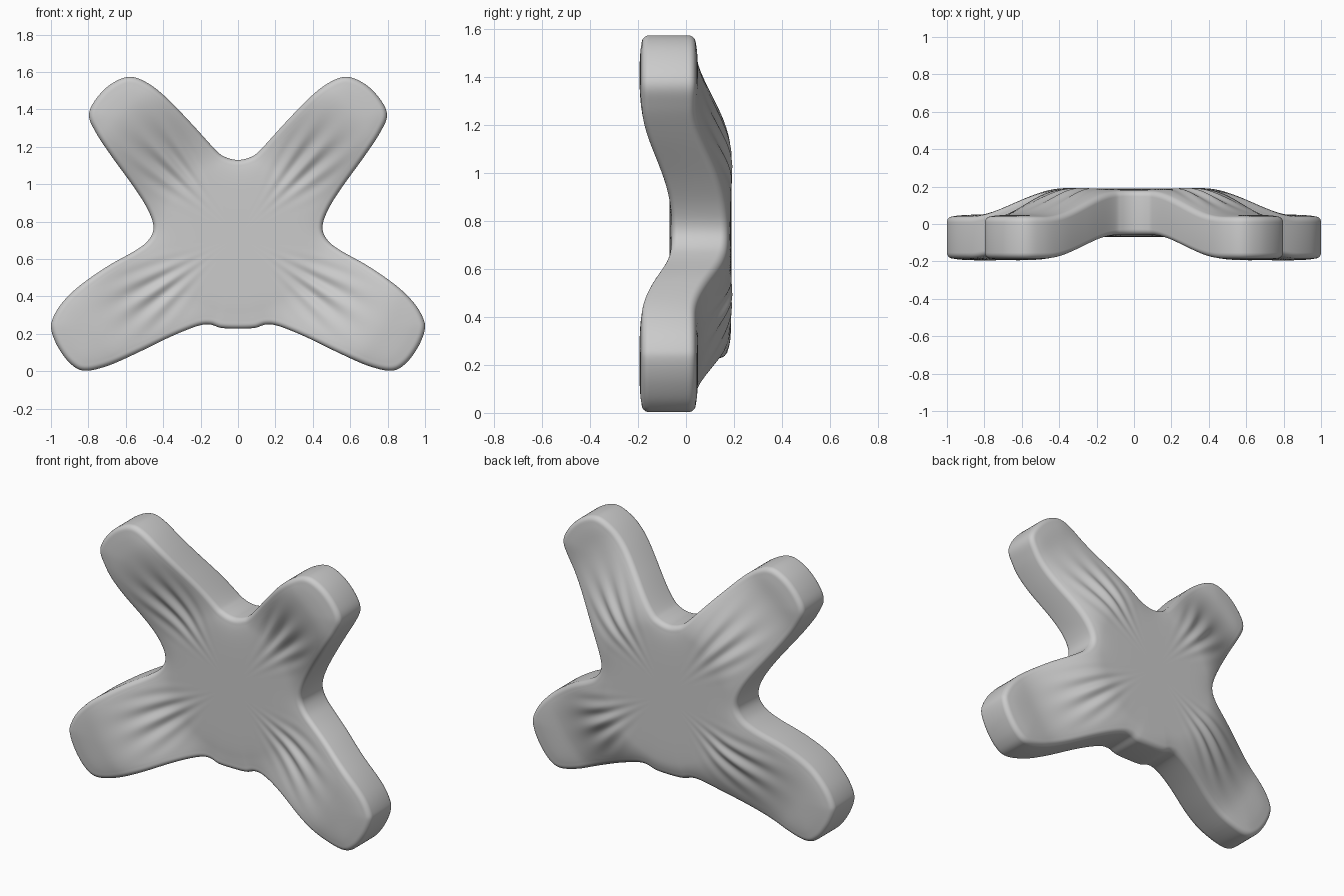
import bpy, bmesh, math
from mathutils import Vector, kdtree

if "Cube" in bpy.data.objects:
    bpy.data.objects.remove(bpy.data.objects["Cube"])

CZ = 0.72          # height of the hub
EDGE = 0.032       # rim rounding radius
SOFT = 0.010       # extra gentle fall-off near the rim

# Right half of the outline (x, z), bottom centre to top centre
half = [(0, .228), (.09, .232), (.15, .25), (.22, .241), (.36, .185), (.55, .093),
        (.70, .028), (.82, .003), (.895, .04), (.96, .125), (.997, .215), (.993, .275),
        (.945, .36), (.85, .455), (.70, .56), (.55, .645), (.48, .70), (.452, .765),
        (.475, .85), (.545, .968), (.68, 1.155), (.762, 1.28), (.797, 1.37), (.76, 1.455),
        (.68, 1.535), (.583, 1.574), (.49, 1.545), (.385, 1.465), (.25, 1.326),
        (.118, 1.182), (.064, 1.144), (0, 1.13)]
ctrl = [Vector((x, z - CZ)) for x, z in half]
ctrl += [Vector((-p.x, p.y)) for p in reversed(ctrl[1:-1])]


def spline(pts, steps):
    """Closed Catmull-Rom curve."""
    out, n = [], len(pts)
    for i in range(n):
        a, b, c, d = (pts[(i + k) % n] for k in (-1, 0, 1, 2))
        for s in range(steps):
            t = s / steps
            out.append(0.5 * (2 * b + (c - a) * t + (2 * a - 5 * b + 4 * c - d) * t * t
                              + (3 * b - a - 3 * c + d) * t ** 3))
    return out


outline = spline(ctrl, 7)
N = len(outline)
inward = []
for i in range(N):
    t = (outline[(i + 1) % N] - outline[i - 1]).normalized()
    inward.append(Vector((-t.y, t.x)))

kd = kdtree.KDTree(N)
for i, p in enumerate(outline):
    kd.insert((p.x, p.y, 0), i)
kd.balance()


def smooth(a, b, x):
    t = min(max((x - a) / (b - a), 0), 1)
    return t * t * (3 - 2 * t)


def bend(p):
    """Hub sits back, limbs curve forward."""
    return 0.06 - 0.132 * smooth(0.40, 0.93, p.length)


def folds(p):
    """Radial creases where the limbs meet the hub."""
    r = p.length
    if r < 0.05:
        return 0
    ang = math.degrees(math.atan2(p.y, abs(p.x)))
    amount = 0
    for axis in (47, -33):
        d = ang - axis
        amount += math.cos(math.radians(d * 36)) * math.exp(-(d / 13) ** 2)
    return 0.009 * amount * math.exp(-((r - 0.55) / 0.17) ** 2)


def height(p):
    d = kd.find((p.x, p.y, 0))[2]
    full = 0.129 - 0.006 * smooth(0.4, 0.9, p.length)
    return full - SOFT * math.exp(-max(d - EDGE, 0) / 0.05) + folds(p) * smooth(0.02, 0.1, d)


# Rings for one face: scaled copies of the inset outline, then the rounded rim
inset = [p + n * EDGE for p, n in zip(outline, inward)]
face_rings = []
for k in range(1, 31):
    s = (k / 30) ** 0.8
    face_rings.append([(p * s, height(p * s)) for p in inset])
for k in range(1, 7):
    a = math.radians(15 * k)
    ring = []
    for p, n, q in zip(outline, inward, inset):
        ring.append((p + n * EDGE * (1 - math.sin(a)), height(q) - EDGE * (1 - math.cos(a))))
    face_rings.append(ring)

# Cushion body
bm = bmesh.new()


def add_ring(ring, side):
    return [bm.verts.new((p.x, bend(p) + side * h, p.y + CZ)) for p, h in ring]


rings = [add_ring(r, -1) for r in face_rings] + [add_ring(r, 1) for r in reversed(face_rings)]
for a, b in zip(rings, rings[1:]):
    for i in range(N):
        j = (i + 1) % N
        bm.faces.new((a[i], a[j], b[j], b[i]))
for ring, side in ((rings[0], -1), (rings[-1], 1)):
    c = bm.verts.new((0, bend(Vector((0, 0))) + side * 0.129, CZ))
    for i in range(N):
        bm.faces.new((c, ring[i], ring[(i + 1) % N]))
bmesh.ops.recalc_face_normals(bm, faces=bm.faces)

mesh = bpy.data.meshes.new("four_limb_body")
bm.to_mesh(mesh)
bm.free()
mesh.shade_smooth()
body = bpy.data.objects.new("four_limb_body", mesh)
bpy.context.collection.objects.link(body)
